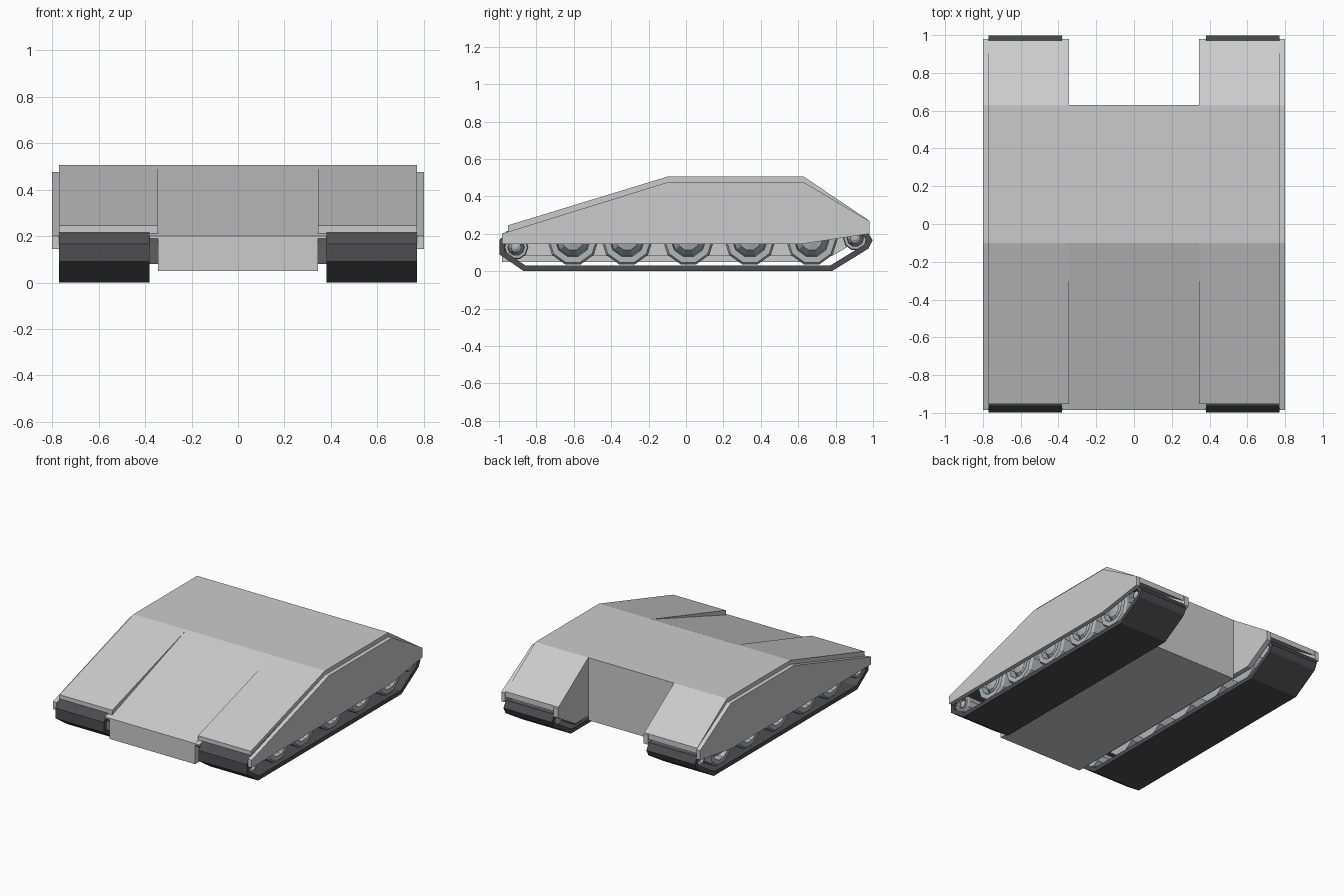
import bpy, bmesh, math
from mathutils import Vector

if "Cube" in bpy.data.objects:
    bpy.data.objects.remove(bpy.data.objects["Cube"])


def material(name, rgb):
    m = bpy.data.materials.new(name)
    m.diffuse_color = (*rgb, 1)
    m.use_nodes = True
    m.node_tree.nodes["Principled BSDF"].inputs["Base Color"].default_value = m.diffuse_color
    return m


ARMOUR = material("armour grey", (0.60, 0.60, 0.60))
RUBBER = material("track dark grey", (0.075, 0.075, 0.08))
METAL = material("wheel metal", (0.44, 0.48, 0.48))


def finish(name, bm, mat):
    bmesh.ops.recalc_face_normals(bm, faces=bm.faces)
    me = bpy.data.meshes.new(name)
    bm.to_mesh(me)
    bm.free()
    me.materials.append(mat)
    ob = bpy.data.objects.new(name, me)
    bpy.context.collection.objects.link(ob)
    return ob


def extrude(name, profile, x0, x1, mat):
    """Solid from a side profile of (y, z) points, between two x planes."""
    bm = bmesh.new()
    face = bm.faces.new([bm.verts.new((x0, y, z)) for y, z in profile])
    new = bmesh.ops.extrude_face_region(bm, geom=[face])["geom"]
    bmesh.ops.translate(bm, vec=(x1 - x0, 0, 0),
                        verts=[v for v in new if isinstance(v, bmesh.types.BMVert)])
    return finish(name, bm, mat)


def belt(name, loop, thick, x0, x1, mat):
    """Closed band following a counter-clockwise (y, z) loop, thickened inward."""
    pts = [Vector(p) for p in loop]
    n = len(pts)
    inner = []
    for i, p in enumerate(pts):
        a = (p - pts[i - 1]).normalized()
        b = (pts[(i + 1) % n] - p).normalized()
        na, nb = Vector((-a.y, a.x)), Vector((-b.y, b.x))
        inner.append(p + (na + nb) * thick / (1 + na.dot(nb)))
    bm = bmesh.new()
    rings = [[bm.verts.new((x, p.x, p.y)) for p in ps]
             for x, ps in ((x0, pts), (x1, pts), (x1, inner), (x0, inner))]
    for k in range(4):
        r, s = rings[k], rings[(k + 1) % 4]
        for i in range(n):
            j = (i + 1) % n
            bm.faces.new((r[i], r[j], s[j], s[i]))
    return finish(name, bm, mat)


def wheel(name, side, y, z, radius, sides=10):
    """Wheel turned about x, with a raised rim and a faceted hub."""
    shape = [(0.395, 1.0), (0.735, 1.0), (0.752, 0.92), (0.752, 0.68),
             (0.70, 0.64), (0.745, 0.42), (0.755, 0.15)]
    bm = bmesh.new()
    rings = []
    for x, r in shape:
        rings.append([bm.verts.new((side * x,
                      y + r * radius * math.sin(2 * math.pi * (i + 0.5) / sides),
                      z - r * radius * math.cos(2 * math.pi * (i + 0.5) / sides)))
                      for i in range(sides)])
    for r, s in zip(rings, rings[1:]):
        for i in range(sides):
            j = (i + 1) % sides
            bm.faces.new((r[i], r[j], s[j], s[i]))
    bm.faces.new(rings[0])
    bm.faces.new(rings[-1])
    return finish(name, bm, METAL)


# central hull with sloped nose
extrude("hull", [(-0.985, 0.05), (-0.985, 0.20), (-0.10, 0.505), (0.63, 0.505),
                 (0.63, 0.05)], -0.345, 0.345, ARMOUR)

roof = [(-0.952, 0.21), (-0.952, 0.245), (-0.10, 0.505), (0.63, 0.505),
        (0.972, 0.275), (0.972, 0.235), (0.62, 0.46), (-0.10, 0.46)]
outer_skirt = [(-0.985, 0.145), (-0.985, 0.20), (-0.10, 0.475), (0.63, 0.475),
               (0.98, 0.268), (0.98, 0.20), (0.62, 0.145)]
inner_skirt = [(-0.985, 0.19), (-0.985, 0.20), (-0.10, 0.475), (0.63, 0.475),
               (0.98, 0.268), (0.98, 0.20), (0.78, 0.08), (-0.86, 0.08)]
track_loop = [(-0.868, 0), (0.78, 0), (0.975, 0.12), (0.998, 0.165), (0.97, 0.212),
              (0.60, 0.335), (-0.60, 0.335), (-0.96, 0.212), (-0.998, 0.165),
              (-0.998, 0.09)]

for side, label in ((-1, "left"), (1, "right")):
    # armour over the running gear
    extrude(label + "_track_cover", roof, side * 0.345, side * 0.77, ARMOUR)
    extrude(label + "_outer_skirt", outer_skirt, side * 0.77, side * 0.80, ARMOUR)
    extrude(label + "_inner_skirt", inner_skirt, side * 0.345, side * 0.38, ARMOUR)
    # track belt
    belt(label + "_track", track_loop, 0.03, side * 0.38, side * 0.77, RUBBER)
    # road wheels and end wheels
    for i, y in enumerate((-0.605, -0.315, 0.013, 0.342, 0.672)):
        wheel(f"{label}_road_wheel_{i + 1}", side, y, 0.168, 0.138)
    wheel(label + "_front_wheel", side, -0.908, 0.127, 0.065)
    wheel(label + "_rear_wheel", side, 0.905, 0.175, 0.065)
